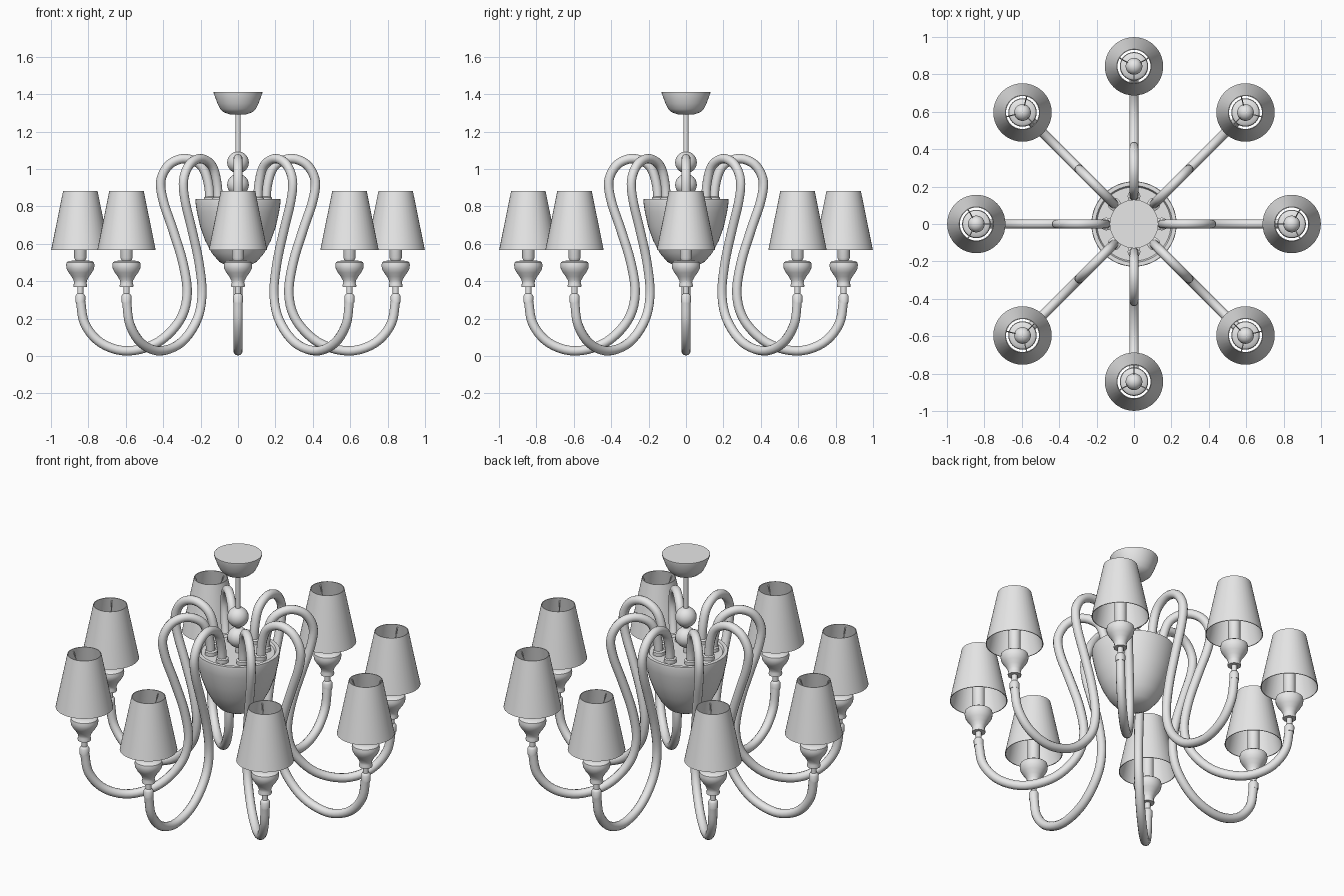
import bpy
import bmesh
from math import cos, sin, pi, radians
from mathutils import Vector

cube = bpy.data.objects.get("Cube")
if cube:
    bpy.data.objects.remove(cube, do_unlink=True)

GREY = (0.8, 0.8, 0.8, 1)
grey = bpy.data.materials.new("light grey")
grey.use_nodes = True
grey.diffuse_color = GREY
grey.node_tree.nodes["Principled BSDF"].inputs["Base Color"].default_value = GREY

ARMS = 8
REACH = 0.843


def finish(mesh, angle=35):
    mesh.materials.clear()
    mesh.materials.append(grey)
    mesh.shade_smooth()
    mesh.set_sharp_from_angle(angle=radians(angle))
    return mesh


def add(name, mesh, turn=0.0):
    ob = bpy.data.objects.new(name, mesh)
    ob.rotation_euler.z = turn
    bpy.context.collection.objects.link(ob)
    return ob


def lathe(name, profile, x=0.0, steps=32):
    """Revolve (radius, height) points about a vertical axis at x."""
    bm = bmesh.new()
    verts = [bm.verts.new((r, 0, z)) for r, z in profile]
    edges = [bm.edges.new(pair) for pair in zip(verts, verts[1:])]
    bmesh.ops.spin(bm, geom=verts + edges, cent=(0, 0, 0), axis=(0, 0, 1),
                   angle=2 * pi, steps=steps, use_duplicate=False)
    bmesh.ops.remove_doubles(bm, verts=bm.verts, dist=0.0003)
    bmesh.ops.recalc_face_normals(bm, faces=bm.faces)
    bmesh.ops.translate(bm, verts=bm.verts, vec=(x, 0, 0))
    mesh = bpy.data.meshes.new(name)
    bm.to_mesh(mesh)
    bm.free()
    return finish(mesh)


def smooth_path(points, steps=5):
    """Catmull-Rom curve through the points."""
    p = [Vector(q) for q in points]
    p = [2 * p[0] - p[1]] + p + [2 * p[-1] - p[-2]]
    out = []
    for a, b, c, d in zip(p, p[1:], p[2:], p[3:]):
        for i in range(steps):
            t = i / steps
            out.append(0.5 * (2 * b + (c - a) * t + (2 * a - 5 * b + 4 * c - d) * t ** 2
                              + (3 * b - a - 3 * c + d) * t ** 3))
    return out + [p[-2]]


def tube(name, paths, radius, resolution=4):
    """Round tubes along paths, as one mesh."""
    curve = bpy.data.curves.new(name, "CURVE")
    curve.dimensions = "3D"
    curve.bevel_depth = radius
    curve.bevel_resolution = resolution
    curve.use_fill_caps = True
    for path in paths:
        spline = curve.splines.new("POLY")
        spline.points.add(len(path) - 1)
        for pt, co in zip(spline.points, path):
            pt.co = (*co, 1)
    temp = bpy.data.objects.new(name, curve)
    bpy.context.collection.objects.link(temp)
    dg = bpy.context.evaluated_depsgraph_get()
    mesh = bpy.data.meshes.new_from_object(temp.evaluated_get(dg))
    bpy.data.objects.remove(temp, do_unlink=True)
    bpy.data.curves.remove(curve)
    mesh.name = name
    return finish(mesh, 50)


def ball(radius, z, steps=16):
    return [(radius * sin(pi * i / steps), z - radius * cos(pi * i / steps))
            for i in range(steps + 1)]


# Central column: ceiling cup, rod, beads and bowl
add("ceiling_cup", lathe("ceiling_cup", [
    (0, 1.29), (0.045, 1.292), (0.075, 1.302), (0.095, 1.32), (0.11, 1.35),
    (0.13, 1.405), (0.13, 1.412), (0, 1.412)], steps=40))
add("hanging_rod", lathe("hanging_rod", [(0, 0.8), (0.014, 0.8), (0.014, 1.3), (0, 1.3)], steps=16))
add("upper_bead", lathe("upper_bead", ball(0.058, 1.035)))
add("lower_bead", lathe("lower_bead", ball(0.058, 0.915)))
add("bowl", lathe("bowl", [
    (0, 0.478), (0.06, 0.483), (0.1, 0.503), (0.14, 0.55), (0.175, 0.615),
    (0.202, 0.69), (0.22, 0.77), (0.228, 0.825), (0.226, 0.838), (0.205, 0.838),
    (0.198, 0.825), (0, 0.825)], steps=48))

# Parts repeated around the column, first built along +x
arm = tube("arm", [smooth_path([(r, 0, z) for r, z in [
    (0.148, 0.81), (0.158, 0.92), (0.195, 1.015), (0.28, 1.055), (0.365, 1.025),
    (0.412, 0.94), (0.4, 0.83), (0.35, 0.68), (0.295, 0.5), (0.272, 0.33),
    (0.312, 0.19), (0.43, 0.072), (0.59, 0.027), (0.73, 0.068), (0.818, 0.17),
    (REACH, 0.3)]])], 0.025)
collar = lathe("arm_collar", [(0, 0.82), (0.034, 0.82), (0.034, 0.846), (0.025, 0.852),
                              (0, 0.852)], x=0.148, steps=20)
tip = lathe("arm_tip", [(0, 0.285), (0.026, 0.285), (0.027, 0.32), (0.02, 0.331), (0.016, 0.333),
                        (0.016, 0.38), (0, 0.38)], x=REACH, steps=20)
holder = lathe("lamp_holder", [
    (0, 0.37), (0.036, 0.37), (0.037, 0.378), (0.033, 0.39), (0.036, 0.405),
    (0.047, 0.425), (0.062, 0.445), (0.073, 0.465), (0.076, 0.485), (0.073, 0.5),
    (0.062, 0.508), (0.034, 0.51), (0, 0.51)], x=REACH)
socket = lathe("lamp_socket", [(0, 0.505), (0.026, 0.51), (0.033, 0.525), (0.033, 0.69),
                               (0, 0.69)], x=REACH, steps=24)
bulb = lathe("bulb", [(0, 0.68), (0.026, 0.68), (0.03, 0.7)]
             + [p for p in ball(0.045, 0.75) if p[1] > 0.72], x=REACH, steps=24)
shade = lathe("lamp_shade", [(0.156, 0.567), (0.092, 0.882), (0.088, 0.882), (0.152, 0.567),
                             (0.156, 0.567)], x=REACH, steps=40)
spokes = tube("shade_spokes", [
    [(REACH + r * cos(a), r * sin(a), z) for r, z in [(0.04, 0.77), (0.091, 0.865)]]
    for a in (pi / 3, pi, 5 * pi / 3)], 0.003, 1)

for i in range(ARMS):
    for mesh in (arm, collar, tip, holder, socket, bulb, shade, spokes):
        add(f"{mesh.name}_{i + 1}", mesh, 2 * pi * i / ARMS)
